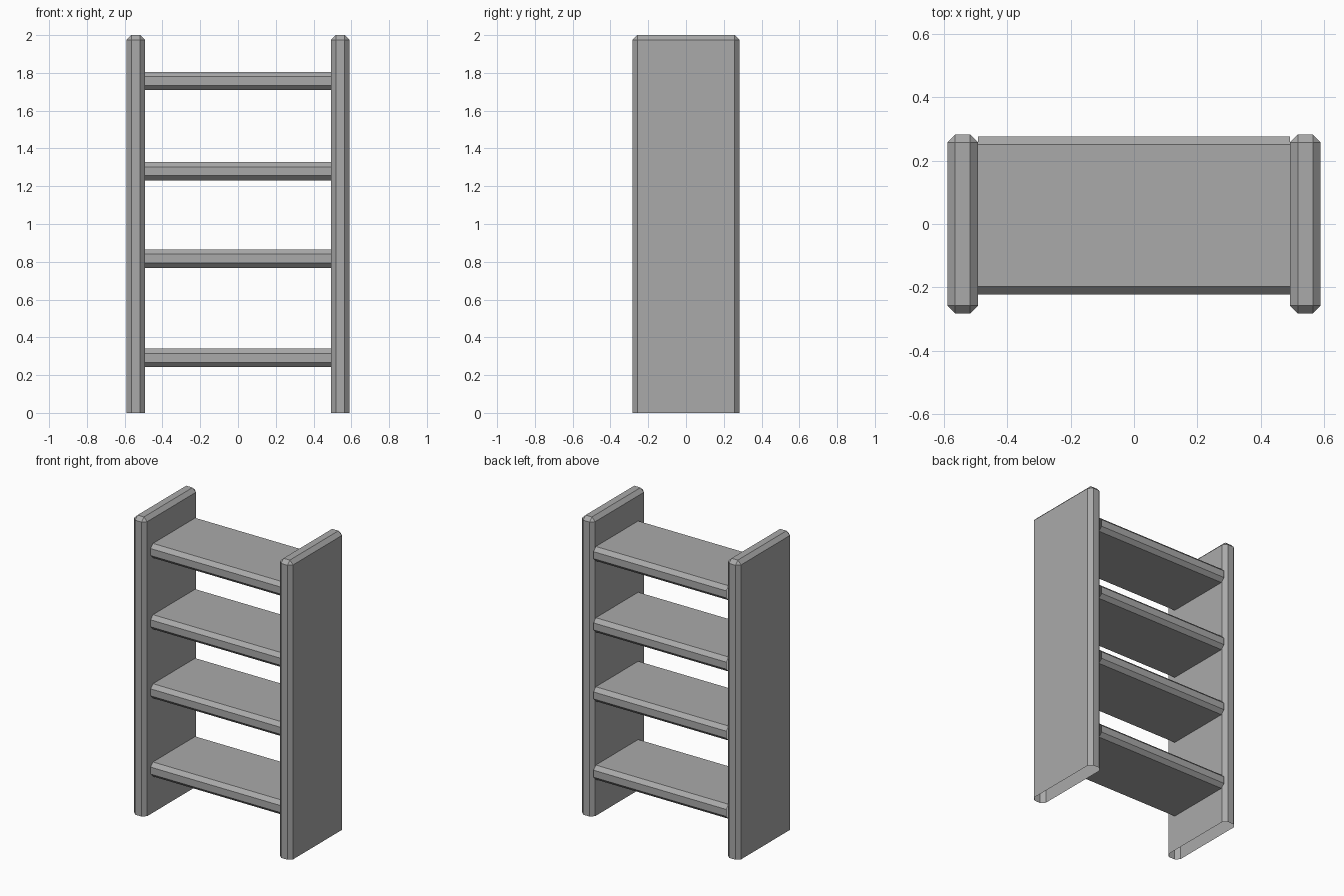
import bpy
import bmesh
from mathutils import Vector

cube = bpy.data.objects.get("Cube")
if cube:
    bpy.data.objects.remove(cube, do_unlink=True)

grey = bpy.data.materials.new("plain_grey")
grey.use_nodes = True
colour = (0.4, 0.4, 0.4, 1)
grey.diffuse_color = colour
grey.node_tree.nodes["Principled BSDF"].inputs["Base Color"].default_value = colour

BEVEL = 0.025


def chamfered_board(name, low, high, open_sides):
    """Box with chamfered edges, left open on the given sides."""
    low, high = Vector(low), Vector(high)
    size, centre = high - low, (high + low) / 2
    bm = bmesh.new()
    bmesh.ops.create_cube(bm, size=1)
    for v in bm.verts:
        v.co = v.co * size + centre
    bm.normal_update()

    def is_open(face):
        return any(face.normal.dot(Vector(side)) > 0.99 for side in open_sides)

    # Chamfer every edge that does not border an open side
    edges = [e for e in bm.edges if not any(is_open(f) for f in e.link_faces)]
    bmesh.ops.bevel(bm, geom=edges, offset=BEVEL, segments=1,
                    affect='EDGES', clamp_overlap=True)
    bm.normal_update()
    bmesh.ops.delete(bm, geom=[f for f in bm.faces if is_open(f)], context='FACES')

    mesh = bpy.data.meshes.new(name)
    bm.to_mesh(mesh)
    bm.free()
    mesh.materials.append(grey)
    obj = bpy.data.objects.new(name, mesh)
    bpy.context.collection.objects.link(obj)
    return obj


# Upright side panels, open underneath
INNER, OUTER, HALF_DEPTH = 0.493, 0.59, 0.283
for name, x0, x1 in (("right_side_panel", -OUTER, -INNER),
                     ("left_side_panel", INNER, OUTER)):
    chamfered_board(name, (x0, -HALF_DEPTH, 0), (x1, HALF_DEPTH, 2), [(0, 0, -1)])

# Shelves, set back slightly from the front, butting against the panels
for i, top in enumerate((0.34, 0.865, 1.328, 1.806)):
    chamfered_board(f"shelf_{i + 1}", (-INNER, -0.222, top - 0.097),
                    (INNER, 0.276, top), [(1, 0, 0), (-1, 0, 0)])
